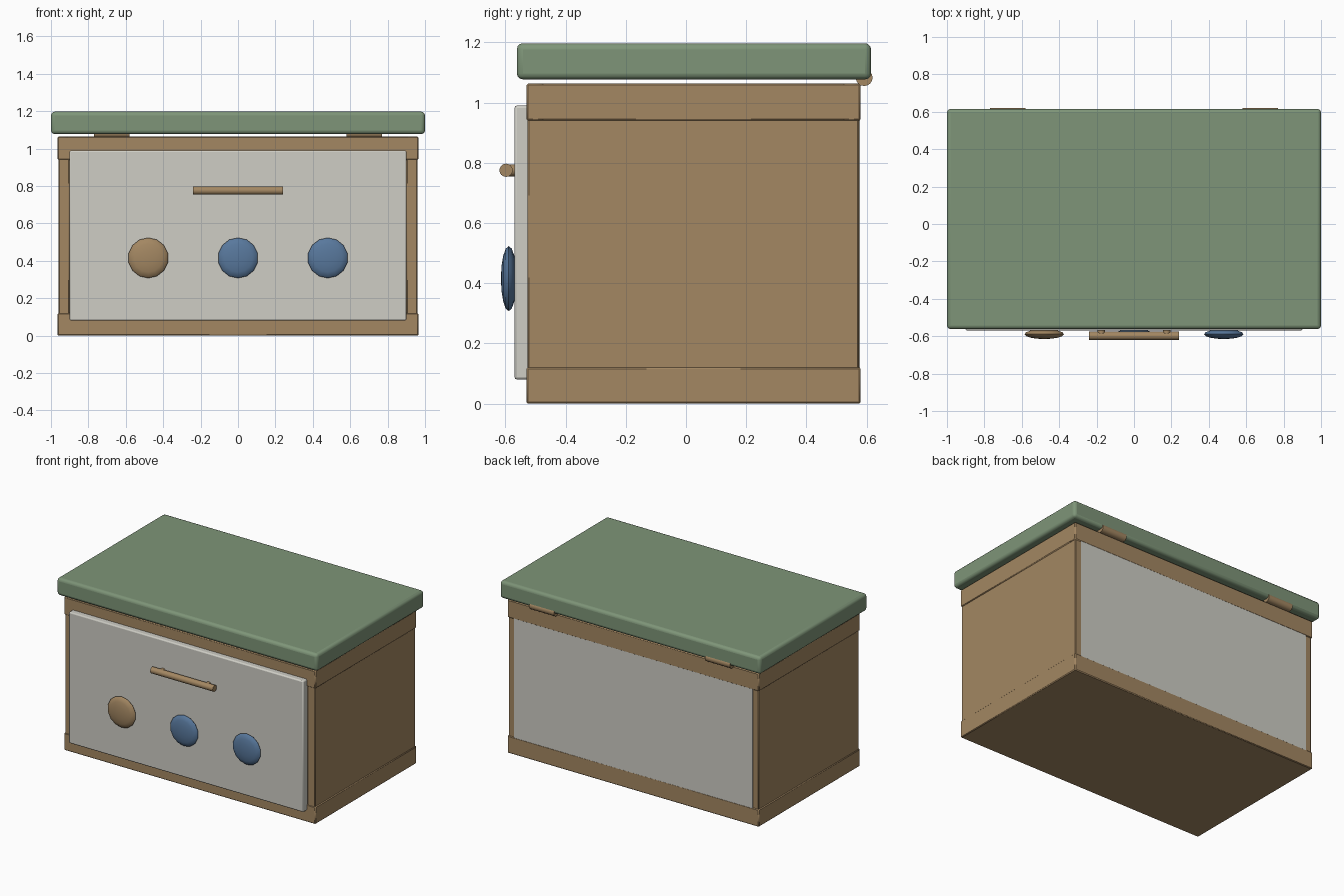
import bpy
import math

if "Cube" in bpy.data.objects:
    bpy.data.objects.remove(bpy.data.objects["Cube"])


def material(name, rgb):
    m = bpy.data.materials.new(name)
    m.diffuse_color = (*rgb, 1.0)
    m.use_nodes = True
    m.node_tree.nodes["Principled BSDF"].inputs["Base Color"].default_value = m.diffuse_color
    return m


WOOD = material("brown wood", (0.367, 0.242, 0.122))
GREEN = material("sage green", (0.209, 0.300, 0.188))
CREAM = material("pale grey", (0.620, 0.613, 0.560))
BLUE = material("dusty blue", (0.098, 0.188, 0.335))


def finish(name, mat):
    ob = bpy.context.object
    ob.name = name
    ob.data.materials.append(mat)
    bpy.ops.object.shade_smooth_by_angle(angle=math.radians(40))
    return ob


def board(name, x, y, z, mat, bevel=0.005, segments=1):
    """Box from (min, max) ranges with softened edges."""
    spans = (x, y, z)
    bpy.ops.mesh.primitive_cube_add(size=1, location=[(a + b) / 2 for a, b in spans])
    ob = bpy.context.object
    ob.scale = [b - a for a, b in spans]
    bpy.ops.object.transform_apply(location=False, rotation=False, scale=True)
    if bevel:
        mod = ob.modifiers.new("soft edges", 'BEVEL')
        mod.width = bevel
        mod.segments = segments
    return finish(name, mat)


def rod(name, loc, radius, length, axis, mat, sides=16):
    rot = (0, math.pi / 2, 0) if axis == 'x' else (math.pi / 2, 0, 0)
    bpy.ops.mesh.primitive_cylinder_add(vertices=sides, radius=radius, depth=length,
                                        location=loc, rotation=rot)
    return finish(name, mat)


# Chest body: floor slab, side boards, front and back panels
board("base_rail", (-0.965, 0.965), (-0.53, 0.58), (0, 0.12), WOOD)
for side, s in (("left", -1), ("right", 1)):
    xs = sorted((s * 0.90, s * 0.96))
    board(side + "_board", xs, (-0.527, 0.575), (0.06, 1.05), WOOD)
board("front_panel", (-0.90, 0.90), (-0.57, -0.50), (0.08, 0.99), CREAM, 0.008, 2)
board("back_panel", (-0.915, 0.915), (0.52, 0.579), (0.10, 0.96), CREAM, 0)

# Top rim frame
TOP = (0.94, 1.063)
board("top_rail_front", (-0.965, 0.965), (-0.53, -0.47), TOP, WOOD)
board("top_rail_back", (-0.965, 0.965), (0.52, 0.58), TOP, WOOD)
for side, s in (("left", -1), ("right", 1)):
    xs = sorted((s * 0.905, s * 0.965))
    board("top_rail_" + side, xs, (-0.53, 0.58), TOP, WOOD)

# Lid with rounded edges
board("lid", (-1, 1), (-0.562, 0.615), (1.077, 1.197), GREEN, 0.02, 3)

# Hinges and handle posts, mirrored left and right
for side, s in (("left", -1), ("right", 1)):
    rod("hinge_" + side, (s * 0.675, 0.592, 1.083), 0.028, 0.19, 'x', WOOD)
    rod("handle_post_" + side, (s * 0.175, -0.58, 0.775), 0.02, 0.04, 'y', WOOD, 12)
rod("handle_bar", (0, -0.598, 0.775), 0.022, 0.48, 'x', WOOD)

# Three flattened round buttons
for name, x, mat in (("button_left", -0.48, WOOD), ("button_middle", 0, BLUE),
                     ("button_right", 0.48, BLUE)):
    bpy.ops.mesh.primitive_uv_sphere_add(segments=14, ring_count=8, radius=1,
                                         location=(x, -0.589, 0.415),
                                         rotation=(math.pi / 2, 0, 0))
    bpy.context.object.scale = (0.108, 0.108, 0.026)
    bpy.ops.object.transform_apply(location=False, rotation=True, scale=True)
    ob = finish(name, mat)
    ob.data.shade_smooth()
